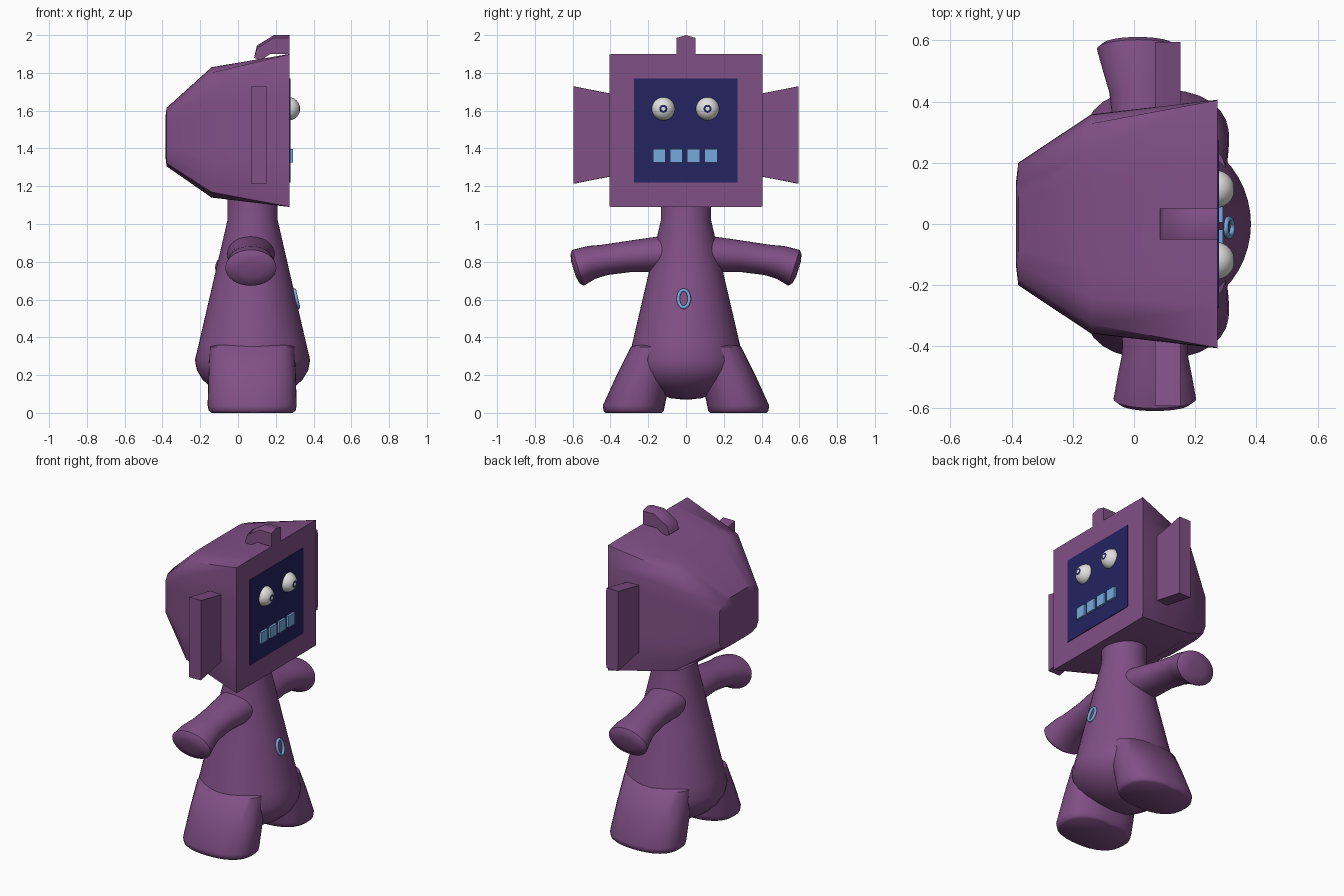
import bpy, bmesh, math
from mathutils import Matrix, Vector

if "Cube" in bpy.data.objects:
    bpy.data.objects.remove(bpy.data.objects["Cube"])


def material(name, rgb):
    m = bpy.data.materials.new(name)
    m.diffuse_color = (*rgb, 1)
    m.use_nodes = True
    m.node_tree.nodes["Principled BSDF"].inputs["Base Color"].default_value = m.diffuse_color
    return m


PURPLE = material("purple", (0.22, 0.08, 0.24))
NAVY = material("navy", (0.017, 0.017, 0.12))
BLUE = material("light blue", (0.18, 0.40, 0.72))
WHITE = material("off white", (0.75, 0.75, 0.73))


def finish(name, bm, mats, angle=35):
    bmesh.ops.recalc_face_normals(bm, faces=bm.faces)
    me = bpy.data.meshes.new(name)
    bm.to_mesh(me)
    bm.free()
    for m in mats:
        me.materials.append(m)
    me.shade_smooth()
    me.set_sharp_from_angle(angle=math.radians(angle))
    ob = bpy.data.objects.new(name, me)
    bpy.context.collection.objects.link(ob)
    return ob


def ring(c, a, b, n=2, count=32):
    """Superellipse ring around c with half axes a and b."""
    c, a, b = Vector(c), Vector(a), Vector(b)
    pts = []
    for i in range(count):
        t = 2 * math.pi * i / count
        u, v = math.cos(t), math.sin(t)
        k = (abs(u) ** n + abs(v) ** n) ** (-1 / n)
        pts.append(c + a * u * k + b * v * k)
    return pts


def loft(name, rings, mat, angle=35):
    bm = bmesh.new()
    vs = [[bm.verts.new(p) for p in r] for r in rings]
    for r, s in zip(vs, vs[1:]):
        for i in range(len(r)):
            j = (i + 1) % len(r)
            bm.faces.new((r[i], r[j], s[j], s[i]))
    bm.faces.new(vs[0])
    bm.faces.new(vs[-1])
    return finish(name, bm, [mat], angle)


def box(name, lo, hi, mat):
    bm = bmesh.new()
    size = [h - l for l, h in zip(lo, hi)]
    mid = [(h + l) / 2 for l, h in zip(lo, hi)]
    bmesh.ops.create_cube(bm, size=1, matrix=Matrix.Translation(mid) @ Matrix.Diagonal((*size, 1)))
    return finish(name, bm, [mat])


# Head: square front tapering to a rounded back (x, z centre, half y, half z, squareness)
head = [(0.273, 1.495, 0.406, 0.405, 200), (-0.14, 1.485, 0.358, 0.345, 8),
        (-0.378, 1.46, 0.20, 0.155, 6), (-0.385, 1.46, 0.14, 0.10, 5)]
loft("head", [ring((x, 0, z), (0, hy, 0), (0, 0, hz), n) for x, z, hy, hz, n in head], PURPLE, 40)

# Face screen and teeth
box("screen", (0.268, -0.275, 1.22), (0.277, 0.272, 1.77), NAVY)
for y in (-0.142, -0.052, 0.039, 0.132):
    box("tooth", (0.26, y - 0.034, 1.325), (0.291, y + 0.034, 1.398), BLUE)

# Eyes, with a navy pupil ring around a light dot
for y in (-0.12, 0.114):
    bm = bmesh.new()
    bmesh.ops.create_uvsphere(bm, u_segments=32, v_segments=36, radius=0.062,
                              matrix=Matrix.Rotation(math.pi / 2, 4, 'Y'))
    for f in bm.faces:
        a = math.degrees(f.calc_center_median().angle(Vector((1, 0, 0))))
        f.material_index = 1 if 10 < a < 20 else 0
    bmesh.ops.translate(bm, verts=bm.verts, vec=(0.266, y, 1.61))
    finish("eye", bm, [WHITE, NAVY])

# Antenna: side profile extruded, with a peaked top
profile = [(0.12, 1.865), (0.085, 1.88), (0.10, 1.93), (0.19, 1.985),
           (0.273, 1.985), (0.273, 1.90), (0.17, 1.90)]
bm = bmesh.new()
sides = []
for y in (-0.05, 0, 0.05):
    lift = 0.015 if y == 0 else 0
    sides.append([bm.verts.new((x, y, z + (lift if z > 1.92 else 0))) for x, z in profile])
for r, s in zip(sides, sides[1:]):
    for i in range(len(r)):
        j = (i + 1) % len(r)
        bm.faces.new((r[i], r[j], s[j], s[i]))
bm.faces.new(sides[0])
bm.faces.new(sides[-1])
finish("antenna", bm, [PURPLE], 50)

# Body: turned shape (radius, z) with a bowl bottom
cx = 0.077
bowl = [(0.305 * math.cos(t), 0.28 - 0.21 * math.sin(t))
        for t in [math.radians(a) for a in (88, 75, 60, 45, 30, 15)]]
for_body = bowl + [(0.305, 0.28), (0.286, 0.36), (0.207, 0.70), (0.133, 1.02), (0.131, 1.20)]
loft("body", [ring((cx, 0, z), (r, 0, 0), (0, r, 0), 2, 48) for r, z in for_body], PURPLE)

# Belly ring, tilted with the slope of the body
bm = bmesh.new()
N, M = 32, 10
grid = []
for i in range(N):
    t = 2 * math.pi * i / N
    out = Vector((0, math.cos(t), math.sin(t)))
    c = Vector((0, 0.029 * out.y, 0.047 * out.z))
    grid.append([bm.verts.new(c + 0.009 * (out * math.cos(2 * math.pi * k / M)
                 + Vector((1, 0, 0)) * math.sin(2 * math.pi * k / M))) for k in range(M)])
for i in range(N):
    for k in range(M):
        bm.faces.new((grid[i][k], grid[(i + 1) % N][k],
                      grid[(i + 1) % N][(k + 1) % M], grid[i][(k + 1) % M]))
bmesh.ops.transform(bm, verts=bm.verts, matrix=Matrix.Translation((0.31, -0.012, 0.605))
                    @ Matrix.Rotation(-math.atan(0.172 / 0.74), 4, 'Y'))
finish("belly_ring", bm, [BLUE], 80)

# Legs (z, y centre, half x, half y)
leg = [(0.0, 0.277, 0.215, 0.148), (0.012, 0.277, 0.23, 0.16), (0.04, 0.276, 0.236, 0.164),
       (0.20, 0.222, 0.231, 0.145), (0.35, 0.165, 0.225, 0.127), (0.365, 0.155, 0.19, 0.10)]
# Arms (y, z, half x, tip lean in y, half z)
arm = [(0.06, 0.845, 0.125, 0.0, 0.095), (0.14, 0.84, 0.125, 0.0, 0.095),
       (0.30, 0.828, 0.105, 0.005, 0.083), (0.43, 0.81, 0.108, 0.015, 0.08),
       (0.50, 0.797, 0.122, 0.022, 0.086), (0.572, 0.768, 0.135, 0.030, 0.095),
       (0.587, 0.764, 0.115, 0.024, 0.078), (0.596, 0.762, 0.06, 0.013, 0.042)]
for s, name, shift in ((-1, "right", 0.0), (1, "left", -0.055)):
    loft(name + "_leg", [ring((0.075, s * y, z), (hx, 0, 0), (0, hy, 0), 2.4)
                         for z, y, hx, hy in leg], PURPLE, 45)
    loft(name + "_arm", [ring((0.068 + shift * y / 0.58, s * y, z), (hx, 0, 0), (0, s * ly, hz))
                         for y, z, hx, ly, hz in arm], PURPLE, 50)
    # Ears: flat plates flaring outwards
    loft(name + "_ear", [ring((0.11, s * y, 1.471), (0.042, 0, 0), (0, 0, h), 200)
                         for y, h in ((0.36, 0.212), (0.595, 0.258))], PURPLE)
